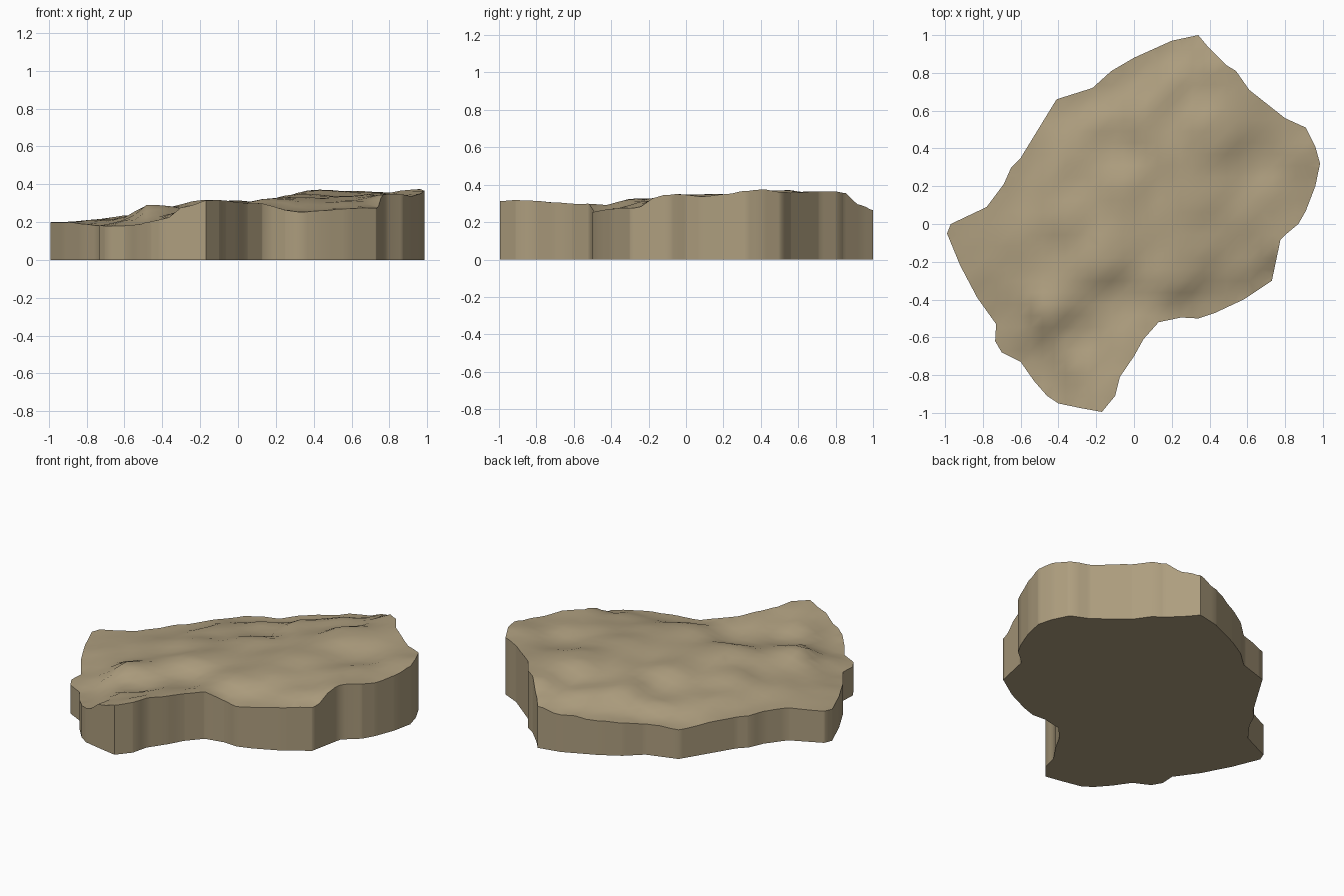
import bpy, bmesh
from mathutils import Vector, noise

# Slab rim, counter-clockwise from above: x, y, wall height
RIM = [
    (-.99, -.05, .20), (-.92, -.22, .195), (-.83, -.39, .19), (-.73, -.53, .18),
    (-.735, -.62, .18), (-.70, -.68, .18), (-.60, -.73, .18), (-.53, -.83, .185),
    (-.46, -.91, .20), (-.40, -.95, .215), (-.28, -.975, .28), (-.17, -.995, .315),
    (-.10, -.91, .32), (-.075, -.81, .315), (0, -.70, .305), (.05, -.61, .30),
    (.13, -.52, .30), (.25, -.495, .265), (.34, -.50, .25), (.43, -.47, .26),
    (.58, -.40, .27), (.73, -.30, .275), (.775, -.085, .345), (.81, -.05, .35),
    (.87, 0, .345), (.91, .07, .335), (.96, .20, .35), (.985, .32, .365),
    (.96, .41, .375), (.91, .51, .36), (.80, .56, .355), (.61, .71, .365),
    (.54, .81, .365), (.49, .84, .355), (.39, .94, .29), (.34, 1.0, .26),
    (.20, .97, .235), (0, .88, .215), (-.12, .81, .205), (-.22, .72, .195),
    (-.41, .66, .185), (-.60, .35, .20), (-.65, .30, .20), (-.69, .21, .205),
    (-.78, .09, .205), (-.97, 0, .20)]

# Highs and lows inside the weathered top: x, y, height
INSIDE = [
    (-.45, -.46, .295), (-.30, -.60, .235), (-.20, -.75, .28), (-.08, -.42, .26),
    (-.15, -.17, .31), (.30, -.10, .335), (.22, -.28, .325), (.60, -.22, .31),
    (0, .15, .31), (-.35, .25, .255), (.10, .55, .31), (.25, .72, .30),
    (.42, .50, .37), (.65, .33, .325), (.75, .15, .345), (.35, .20, .34),
    (-.55, -.10, .24), (-.75, -.20, .21), (-.30, .02, .28), (-.15, .50, .25),
    (-.60, -.55, .21)]


def top_height(x, y):
    total = weight = 0.0
    for px, py, h in RIM + INSIDE:
        w = 1.0 / ((x - px) ** 2 + (y - py) ** 2 + 0.003) ** 1.9
        total += w * h
        weight += w
    # Small bumps that fade out towards the rim
    to_rim = min((x - px) ** 2 + (y - py) ** 2 for px, py, _ in RIM) ** 0.5
    bumps = noise.noise(Vector((x * 6, y * 6, 2.3))) * 0.014
    return total / weight + bumps * min(1.0, 0.25 + to_rim * 4)


stone = bpy.data.materials.new("tan stone")
stone.diffuse_color = (0.42, 0.34, 0.21, 1)

# Flat outline cut into a fine grid
bm = bmesh.new()
bm.faces.new([bm.verts.new((x, y, 0)) for x, y, _ in RIM])
for axis in (Vector((1, 0, 0)), Vector((0, 1, 0))):
    for i in range(-16, 17):
        bmesh.ops.bisect_plane(bm, geom=bm.verts[:] + bm.edges[:] + bm.faces[:],
                               plane_co=axis * (i * 0.061 + 0.003), plane_no=axis,
                               dist=1e-5)
bmesh.ops.triangulate(bm, faces=bm.faces[:])

# Raise the cut sheet to form the top, leaving a flat base and upright walls
raised = bmesh.ops.extrude_face_region(bm, geom=bm.faces[:], use_keep_orig=True)
for v in [g for g in raised["geom"] if isinstance(g, bmesh.types.BMVert)]:
    v.co.z = top_height(v.co.x, v.co.y)
bmesh.ops.recalc_face_normals(bm, faces=bm.faces[:])

mesh = bpy.data.meshes.new("rock_slab")
bm.to_mesh(mesh)
bm.free()
mesh.materials.append(stone)
slab = bpy.data.objects.new("rock_slab", mesh)
bpy.context.collection.objects.link(slab)

# Smooth stone with a crisp rim
bpy.context.view_layer.objects.active = slab
slab.select_set(True)
bpy.ops.object.shade_smooth_by_angle(angle=1.0)
